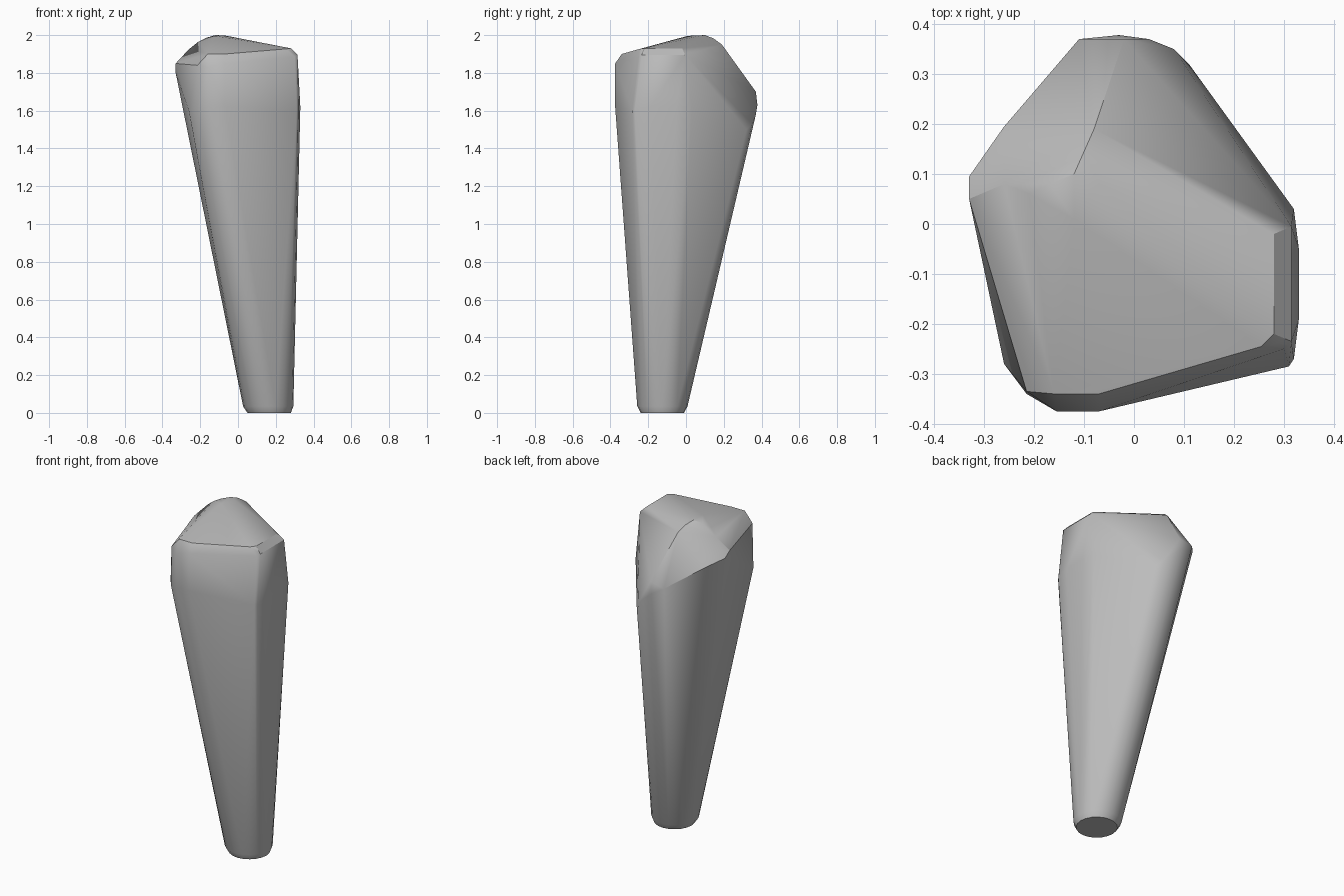
import bpy, bmesh, math
from mathutils import Vector

cube = bpy.data.objects.get("Cube")
if cube:
    bpy.data.objects.remove(cube, do_unlink=True)


def make_material(name, colour):
    mat = bpy.data.materials.new(name)
    mat.use_nodes = True
    mat.diffuse_color = colour
    mat.node_tree.nodes["Principled BSDF"].inputs["Base Color"].default_value = colour
    return mat


def ring(cx, cy, z, radius, count=20):
    steps = (2 * math.pi * i / count for i in range(count))
    return [(cx + radius * math.cos(a), cy + radius * math.sin(a), z) for a in steps]


# Rounded foot: a small disc with a chamfered rim
foot = ring(0.165, -0.125, 0.0, 0.115) + ring(0.16, -0.125, 0.035, 0.133)

# Widest corners of the head, where the taper starts
shoulder = [(0.33, -0.05, 1.62), (0.33, -0.19, 1.62), (0.32, -0.27, 1.6), (0.32, 0.03, 1.62),
            (0.31, -0.285, 1.6), (-0.07, -0.375, 1.62), (-0.155, -0.375, 1.62),
            (-0.215, -0.34, 1.6), (-0.26, -0.28, 1.6), (-0.33, 0.06, 1.8), (-0.33, 0.095, 1.82)]

# Rounded bulge at the back
bulge = [(-0.11, 0.37, 1.68), (-0.03, 0.378, 1.63), (0.03, 0.37, 1.58), (0.08, 0.35, 1.53),
         (0.11, 0.32, 1.5), (-0.26, 0.195, 1.78), (-0.02, 0.37, 1.7)]

# Chamfered rim round the crown
rim = [(0.28, -0.02, 1.93), (0.28, -0.22, 1.93), (0.255, -0.245, 1.927), (-0.07, -0.34, 1.9),
       (-0.16, -0.34, 1.9), (-0.215, -0.335, 1.84), (0.315, -0.005, 1.895), (0.315, -0.235, 1.895),
       (0.3, -0.25, 1.885), (-0.07, -0.375, 1.85), (-0.155, -0.375, 1.83), (-0.33, 0.05, 1.85)]

# Domed crown
crown = [(-0.12, 0.01, 1.996), (-0.12, 0.1, 2.0), (-0.07, 0.08, 1.998), (-0.08, 0.19, 1.95),
         (-0.17, 0.08, 1.985), (-0.21, 0.06, 1.965), (-0.26, 0.08, 1.925), (-0.1, 0.145, 1.983)]

# Wrap all sections in one convex body
bm = bmesh.new()
for point in foot + shoulder + bulge + rim + crown:
    bm.verts.new(Vector(point))
hull = bmesh.ops.convex_hull(bm, input=bm.verts)
loose = {v for v in hull["geom_interior"] + hull["geom_unused"] if isinstance(v, bmesh.types.BMVert)}
bmesh.ops.delete(bm, geom=list(loose), context='VERTS')
bmesh.ops.dissolve_limit(bm, angle_limit=math.radians(1.5), verts=bm.verts, edges=bm.edges)
bmesh.ops.recalc_face_normals(bm, faces=bm.faces)

mesh = bpy.data.meshes.new("tapered_stone")
bm.to_mesh(mesh)
bm.free()
stone = bpy.data.objects.new("tapered_stone", mesh)
bpy.context.collection.objects.link(stone)
mesh.materials.append(make_material("stone grey", (0.5, 0.5, 0.5, 1.0)))

# Soft facets with crisp rims
bpy.ops.object.select_all(action='DESELECT')
stone.select_set(True)
bpy.context.view_layer.objects.active = stone
bpy.ops.object.shade_smooth_by_angle(angle=math.radians(32))
